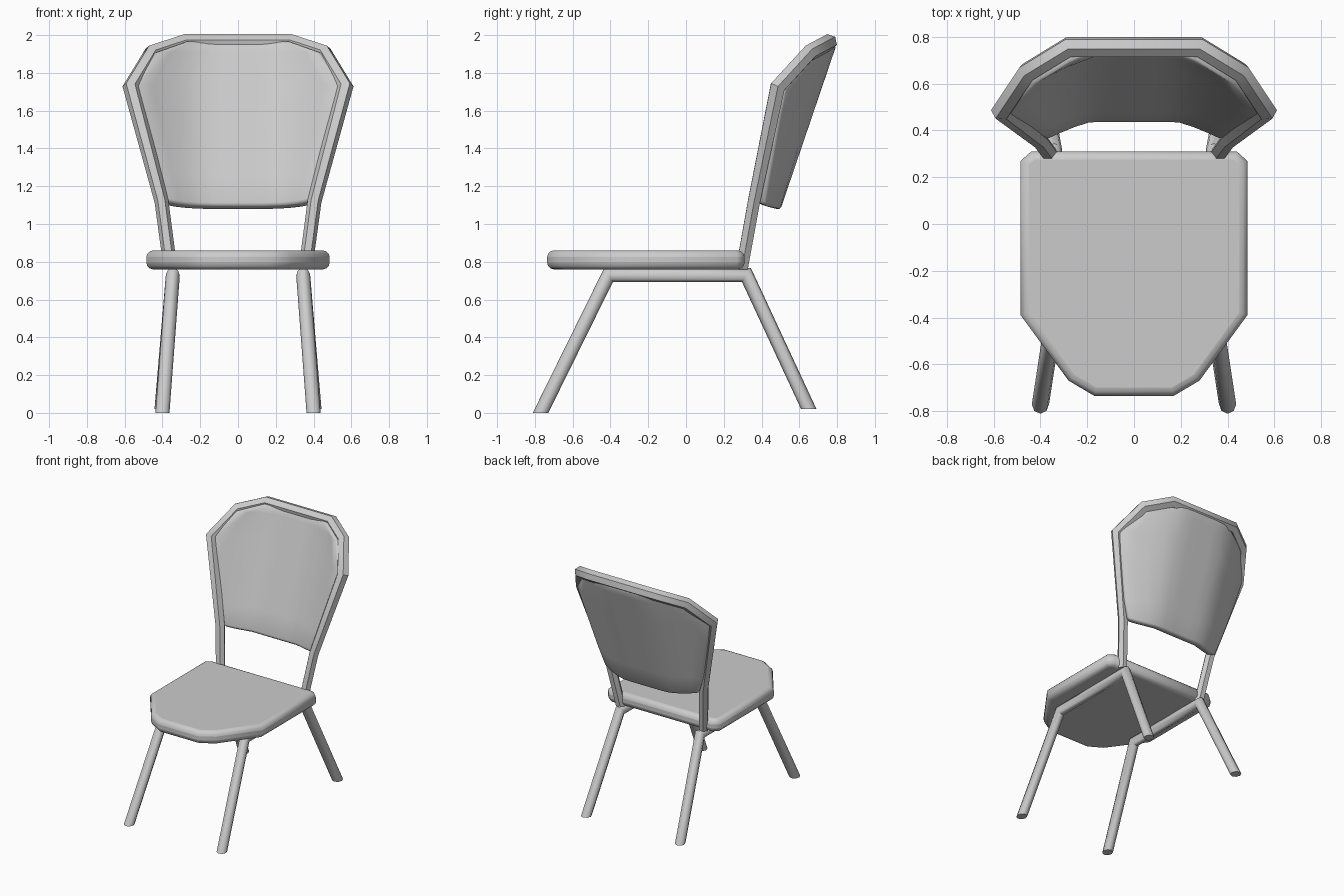
import bpy, math
from mathutils import Vector

if "Cube" in bpy.data.objects:
    bpy.data.objects.remove(bpy.data.objects["Cube"])


def make(name, verts, faces, angle=35):
    me = bpy.data.meshes.new(name)
    me.from_pydata([tuple(v) for v in verts], [], faces)
    ob = bpy.data.objects.new(name, me)
    bpy.context.collection.objects.link(ob)
    bpy.ops.object.select_all(action='DESELECT')
    bpy.context.view_layer.objects.active = ob
    ob.select_set(True)
    bpy.ops.object.mode_set(mode='EDIT')
    bpy.ops.mesh.select_all(action='SELECT')
    bpy.ops.mesh.normals_make_consistent(inside=False)
    bpy.ops.object.mode_set(mode='OBJECT')
    bpy.ops.object.shade_smooth_by_angle(angle=math.radians(angle))
    return ob


def bevel(ob, width, segments):
    m = ob.modifiers.new("Bevel", 'BEVEL')
    m.width, m.segments = width, segments
    m.limit_method, m.angle_limit = 'ANGLE', math.radians(50)
    m.harden_normals = False


def tube(name, path, radii, sides, angle):
    """Mitred tube along a path, with both ends cut level."""
    pts = [Vector(p) for p in path]
    dirs = [(b - a).normalized() for a, b in zip(pts, pts[1:])]
    up = Vector((0, 0, 1))
    u = dirs[0].cross(Vector((0, 1, 0))).normalized()
    v = dirs[0].cross(u)
    ring = [u * math.cos(2 * math.pi * k / sides) + v * math.sin(2 * math.pi * k / sides)
            for k in range(sides)]
    verts, faces = [], []
    for i, p in enumerate(pts):
        d = dirs[max(i - 1, 0)]
        n = up if i in (0, len(pts) - 1) else (dirs[i - 1] + dirs[i]).normalized()
        ring = [o - d * (o.dot(n) / d.dot(n)) for o in ring]
        verts += [p + o * radii[i] for o in ring]
    for i in range(len(pts) - 1):
        for k in range(sides):
            a, b = i * sides + k, i * sides + (k + 1) % sides
            faces.append((a, b, b + sides, a + sides))
    faces += [tuple(range(sides)), tuple(range(len(verts) - sides, len(verts)))]
    return make(name, verts, faces, angle)


# Seat: rounded slab tapering to the front
half = [(0.44, 0.31), (0.485, 0.27), (0.485, -0.39), (0.28, -0.67), (0.17, -0.735)]
outline = half + [(-x, y) for x, y in reversed(half)]
n = len(outline)
seat = make("seat",
            [(x, y, z) for z in (0.76, 0.86) for x, y in outline],
            [tuple(range(n)), tuple(range(n, 2 * n))] +
            [(i, (i + 1) % n, n + (i + 1) % n, n + i) for i in range(n)], 50)
bevel(seat, 0.035, 3)

# Legs: front leg, seat rail and rear leg as one bent tube per side
for side, s in (("left", -1), ("right", 1)):
    tube(side + "_legs",
         [(s * 0.40, -0.77, 0.0), (s * 0.345, -0.41, 0.73),
          (s * 0.345, 0.32, 0.73), (s * 0.405, 0.65, 0.02)],
         [0.037] * 4, 8, 50)

# Back frame: faceted tube following the curved backrest
right = [(0.357, 0.295, 0.76), (0.405, 0.36, 1.12), (0.565, 0.485, 1.725),
         (0.455, 0.65, 1.905), (0.28, 0.757, 1.962)]
rad = [0.036, 0.037, 0.044, 0.044, 0.044]
tube("back_frame", right + [(-x, y, z) for x, y, z in reversed(right)],
     rad + rad[::-1], 6, 35)

# Back panel: leaning sheet, curved forward at both sides
rows = [(1.085, 0.39), (1.25, 0.44), (1.42, 0.485), (1.58, 0.527),
        (1.725, 0.56), (1.90, 0.45), (1.96, 0.28)]
cols = 12
verts = []
for r, (z, w) in enumerate(rows):
    for c in range(cols + 1):
        t = 2 * c / cols - 1
        zz = z + (0.025 * t ** 4 if r == 0 else 0)
        y = 0.47 + 0.34 * (zz - 1.1) - 0.70 * max(0, abs(t * w) - 0.18) ** 1.35
        verts.append((t * w, y, zz))
faces = [(r * (cols + 1) + c, r * (cols + 1) + c + 1,
          (r + 1) * (cols + 1) + c + 1, (r + 1) * (cols + 1) + c)
         for r in range(len(rows) - 1) for c in range(cols)]
panel = make("back_panel", verts, faces, 50)
sol = panel.modifiers.new("Solidify", 'SOLIDIFY')
sol.thickness, sol.offset = 0.072, 0
bevel(panel, 0.02, 2)
